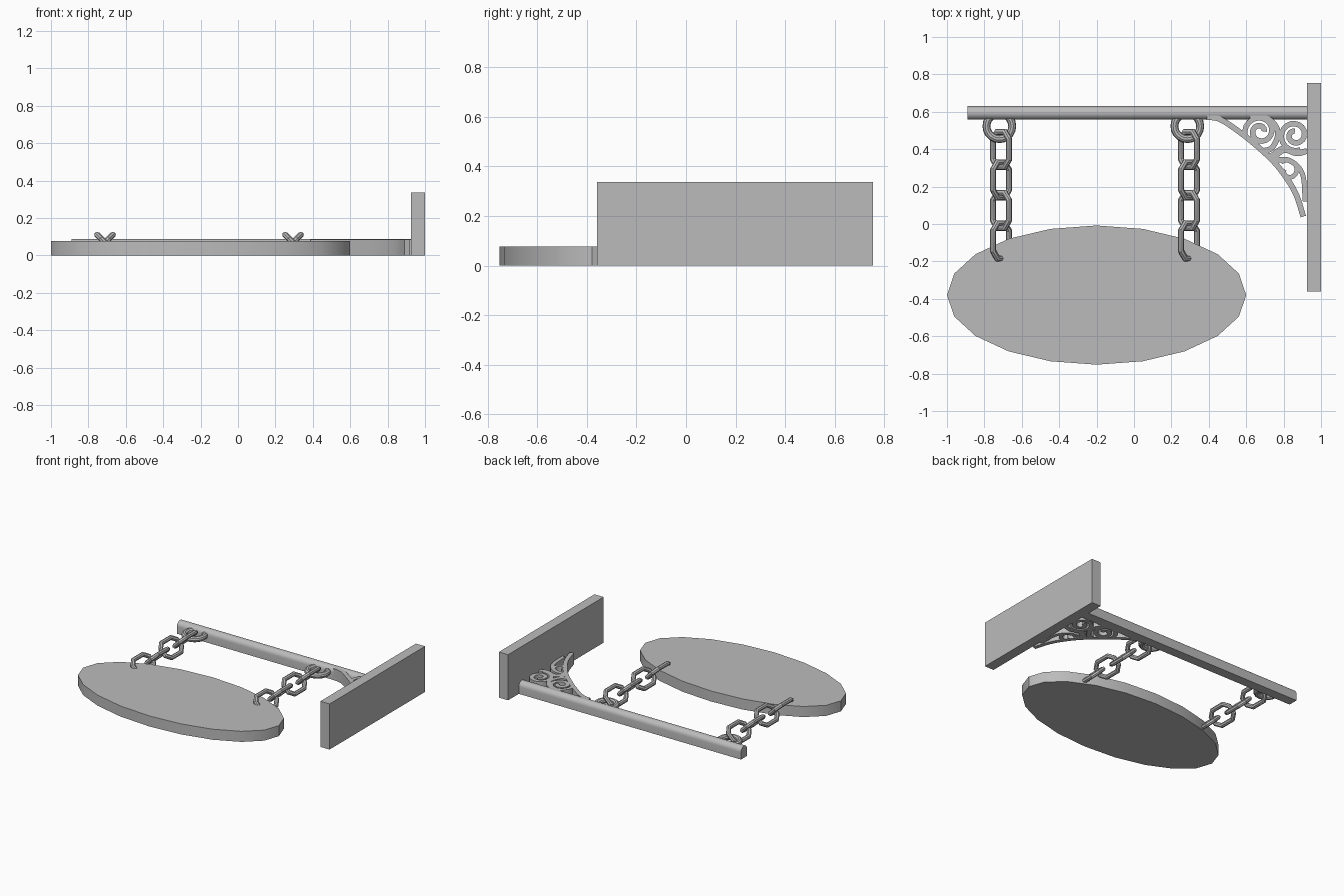
import bpy, bmesh, math
from mathutils import Vector, Matrix

if "Cube" in bpy.data.objects:
    bpy.data.objects.remove(bpy.data.objects["Cube"])

metal = bpy.data.materials.new("plain grey")
GREY = (0.5, 0.5, 0.5, 1)
metal.diffuse_color = GREY
metal.use_nodes = True
metal.node_tree.nodes["Principled BSDF"].inputs["Base Color"].default_value = GREY


def finish(name, bm, smooth=True):
    bmesh.ops.recalc_face_normals(bm, faces=bm.faces)
    mesh = bpy.data.meshes.new(name)
    bm.to_mesh(mesh)
    bm.free()
    mesh.materials.append(metal)
    obj = bpy.data.objects.new(name, mesh)
    bpy.context.collection.objects.link(obj)
    if smooth:
        bpy.ops.object.select_all(action="DESELECT")
        obj.select_set(True)
        bpy.context.view_layer.objects.active = obj
        bpy.ops.object.shade_smooth_by_angle(angle=math.radians(35))
    return obj


def prism(bm, outline, offset):
    """Extrude a closed outline along an offset."""
    face = bm.faces.new([bm.verts.new(p) for p in outline])
    new = bmesh.ops.extrude_face_region(bm, geom=[face])["geom"]
    bmesh.ops.translate(bm, vec=offset, verts=[v for v in new if isinstance(v, bmesh.types.BMVert)])


def tube(bm, path, radius, sides):
    """Closed tube swept around a flat loop in the XY plane."""
    n = len(path)
    rings = []
    for i, p in enumerate(path):
        a = (p - path[i - 1]).normalized()
        b = (path[(i + 1) % n] - p).normalized()
        t = (a + b).normalized()
        out = Vector((t.y, -t.x, 0)) / t.dot(a)
        rings.append([bm.verts.new(p + radius * (out * math.cos(w) + Vector((0, 0, math.sin(w)))))
                      for w in (2 * math.pi * k / sides for k in range(sides))])
    for i in range(n):
        r, s = rings[i], rings[(i + 1) % n]
        for k in range(sides):
            j = (k + 1) % sides
            bm.faces.new((r[k], s[k], s[j], r[j]))


def circle(n, rx, ry):
    return [Vector((rx * math.cos(2 * math.pi * i / n), ry * math.sin(2 * math.pi * i / n), 0))
            for i in range(n)]


# Oval sign board
bm = bmesh.new()
prism(bm, [p + Vector((-0.2, -0.38, 0)) for p in circle(20, 0.8, 0.372)], (0, 0, 0.078))
finish("sign_board", bm)

# Wall plate
bm = bmesh.new()
prism(bm, [(0.925, -0.36, 0), (1, -0.36, 0), (1, 0.755, 0), (0.925, 0.755, 0)], (0, 0, 0.337))
finish("wall_plate", bm, False)

# Pole: flat underside, rounded top
bm = bmesh.new()
arch = [(-0.89, 0.594 + 0.036 * math.cos(math.pi * i / 12), 0.052 + 0.036 * math.sin(math.pi * i / 12))
        for i in range(13)]
prism(bm, [(-0.89, 0.63, 0)] + arch + [(-0.89, 0.558, 0)], (1.815, 0, 0))
finish("pole", bm)

# Hanging rings and chains
half = [(0.06, 0.055), (0.028, 0.094), (-0.028, 0.094), (-0.06, 0.055)]
link = [Vector((x, y, 0)) for x, y in half] + [Vector((-x, -y, 0)) for x, y in half]
for side, x in (("right", -0.715), ("left", 0.29)):
    bm = bmesh.new()
    tube(bm, circle(20, 0.069, 0.069), 0.021, 10)
    bm.transform(Matrix.Translation((x - 0.005, 0.523, 0.05)))
    finish(side + "_ring", bm)
    for i in range(4):
        bm = bmesh.new()
        tube(bm, link, 0.016, 8)
        turn = Matrix.Rotation(math.radians(45 if i % 2 == 0 else -45), 4, "Y")
        bm.transform(Matrix.Translation((x + 0.004, -0.09 + 0.163 * i, 0.068)) @ turn)
        finish(f"{side}_chain_link_{i + 1}", bm)


# Scrolled bracket made of flat ribbons
def smooth_path(pts, steps=5):
    p = [Vector(q) for q in pts]
    p = [2 * p[0] - p[1]] + p + [2 * p[-1] - p[-2]]
    out = []
    for a, b, c, d in zip(p, p[1:], p[2:], p[3:]):
        for k in range(steps):
            t = k / steps
            out.append(0.5 * (2 * b + (c - a) * t + (2 * a - 5 * b + 4 * c - d) * t * t
                              + (3 * b - a - 3 * c + d) * t ** 3))
    return out + [p[-2]]


def ribbon(bm, path, w0, w1, top=0.085):
    """Flat strip whose width runs from w0 to w1."""
    rows = []
    n = len(path)
    for i, p in enumerate(path):
        t = (path[min(i + 1, n - 1)] - path[max(i - 1, 0)]).normalized()
        s = Vector((-t.y, t.x)) * (w0 + (w1 - w0) * i / (n - 1)) / 2
        rows.append([bm.verts.new((q.x, q.y, z)) for q, z in
                     ((p + s, 0), (p - s, 0), (p - s, top), (p + s, top))])
    for r, s in zip(rows, rows[1:]):
        for k in range(4):
            j = (k + 1) % 4
            bm.faces.new((r[k], r[j], s[j], s[k]))
    bm.faces.new(rows[0])
    bm.faces.new(rows[-1][::-1])


def spiral(cx, cy, start, turn, r0, r1, n=28):
    return [Vector((cx, cy)) + (r0 + (r1 - r0) * i / n)
            * Vector((math.cos(math.radians(start + turn * i / n)),
                      math.sin(math.radians(start + turn * i / n)))) for i in range(n + 1)]


bm = bmesh.new()
ribbon(bm, smooth_path([(0.39, 0.572), (0.46, 0.56), (0.56, 0.495), (0.66, 0.415), (0.75, 0.33),
                        (0.82, 0.24), (0.87, 0.15), (0.905, 0.04)]), 0.03, 0.03)
ribbon(bm, smooth_path([(0.62, 0.57), (0.72, 0.56), (0.77, 0.49), (0.74, 0.41), (0.69, 0.39)]), 0.03, 0.03)
ribbon(bm, smooth_path([(0.73, 0.35), (0.80, 0.40), (0.87, 0.38), (0.925, 0.39)]), 0.045, 0.03)
ribbon(bm, smooth_path([(0.75, 0.34), (0.83, 0.34), (0.90, 0.27), (0.915, 0.12)]), 0.03, 0.025)
ribbon(bm, spiral(0.675, 0.495, 200, -560, 0.085, 0.02), 0.028, 0.03)
ribbon(bm, spiral(0.86, 0.475, -70, -560, 0.085, 0.02), 0.028, 0.03)
ribbon(bm, spiral(0.825, 0.285, 130, -330, 0.06, 0.022), 0.025, 0.025)
finish("scroll_bracket", bm)
